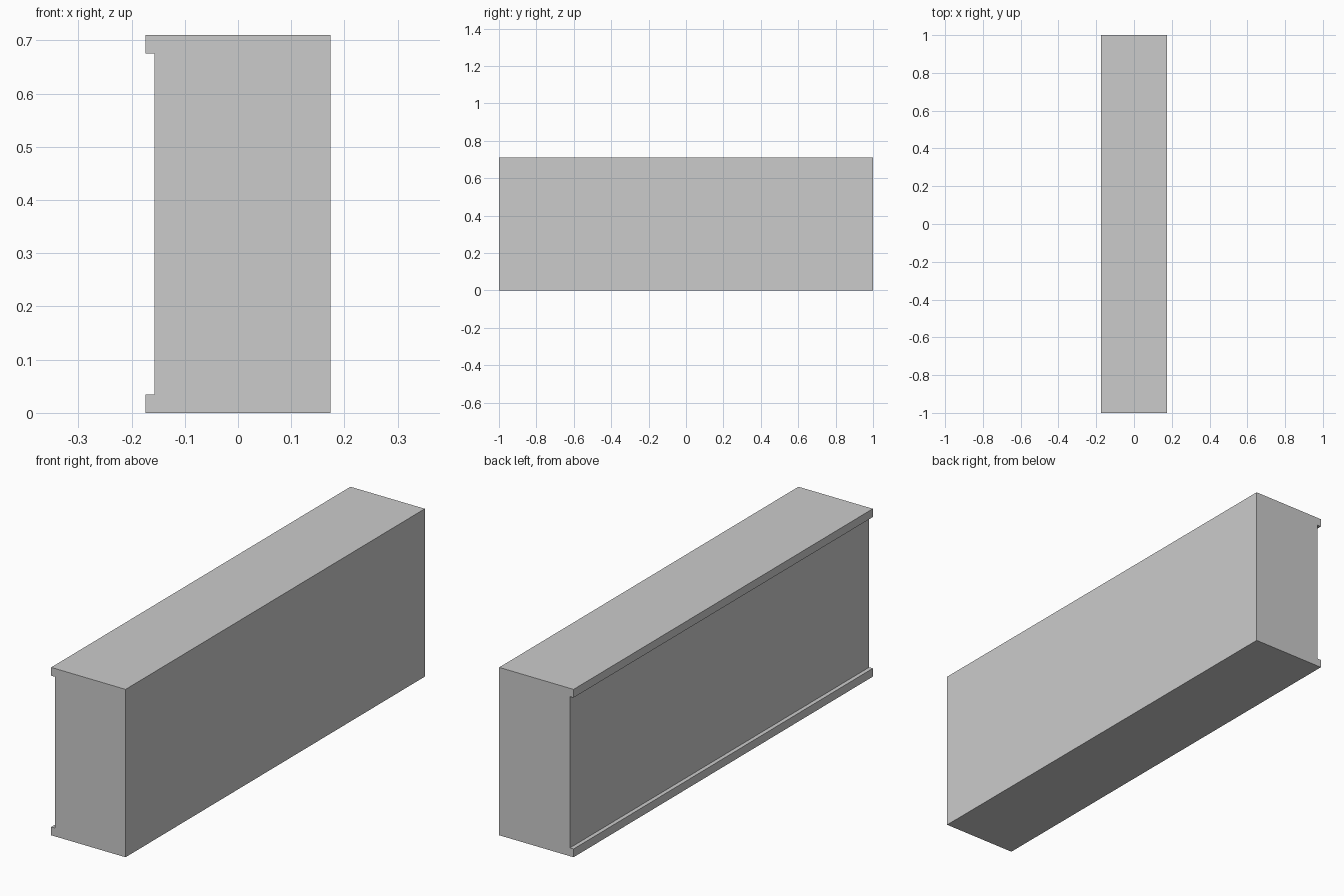
import bpy
import bmesh

if "Cube" in bpy.data.objects:
    bpy.data.objects.remove(bpy.data.objects["Cube"])

HALF_W, HEIGHT, HALF_L = 0.174, 0.71, 1.0
LIP_H, RECESS = 0.035, 0.017

# Cross-section (x, z): block with a shallow recess between two lips on the left
inner = -HALF_W + RECESS
profile = [
    (-HALF_W, 0), (HALF_W, 0), (HALF_W, HEIGHT), (-HALF_W, HEIGHT),
    (-HALF_W, HEIGHT - LIP_H), (inner, HEIGHT - LIP_H),
    (inner, LIP_H), (-HALF_W, LIP_H),
]

# Sweep the cross-section along the length
bm = bmesh.new()
face = bm.faces.new([bm.verts.new((x, -HALF_L, z)) for x, z in profile])
result = bmesh.ops.extrude_face_region(bm, geom=[face], use_keep_orig=True)
verts = [v for v in result["geom"] if isinstance(v, bmesh.types.BMVert)]
bmesh.ops.translate(bm, verts=verts, vec=(0, 2 * HALF_L, 0))
bmesh.ops.recalc_face_normals(bm, faces=bm.faces)

mesh = bpy.data.meshes.new("lipped_block")
bm.to_mesh(mesh)
bm.free()
bpy.context.collection.objects.link(bpy.data.objects.new("lipped_block", mesh))
